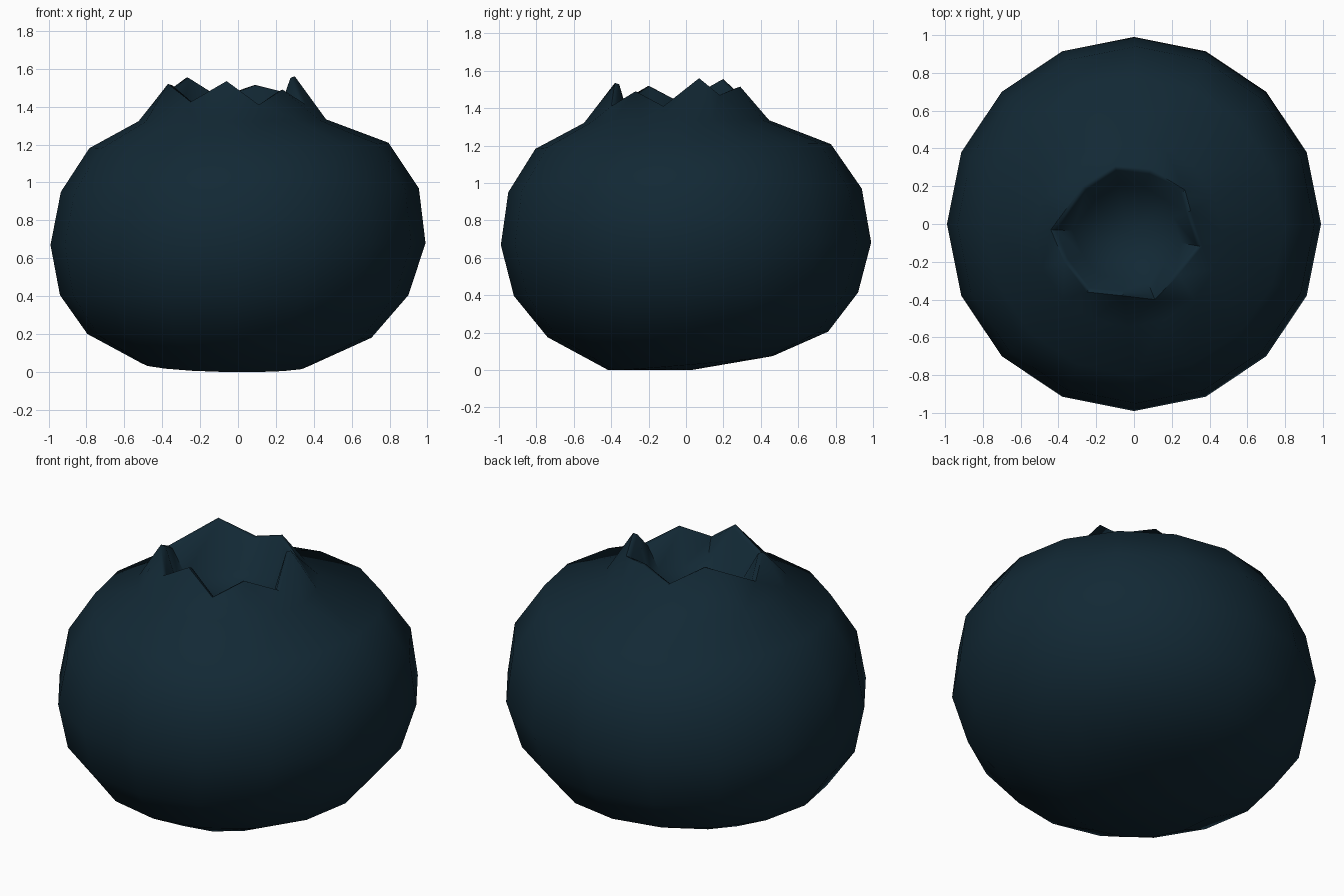
import bpy, bmesh, math
from mathutils import Vector

if "Cube" in bpy.data.objects:
    bpy.data.objects.remove(bpy.data.objects["Cube"])

bm = bmesh.new()
TAU = 2 * math.pi


def ring(r, z, cx, cy, sx=0.0, sy=0.0, n=16):
    """Slightly shifted and tilted ring (sx, sy are z slopes)."""
    out = []
    for i in range(n):
        a = TAU * i / n
        x, y = r * math.cos(a), r * math.sin(a)
        out.append(bm.verts.new((cx + x, cy + y, z + sx * x + sy * y)))
    return out


def band(a, b):
    n = len(a)
    for i in range(n):
        j = (i + 1) % n
        bm.faces.new((a[i], a[j], b[j], b[i]))


def fan(loop, point):
    c = bm.verts.new(point)
    for i in range(len(loop)):
        bm.faces.new((loop[i], loop[(i + 1) % len(loop)], c))


CX, CY = -0.03, -0.05


def stitch(a, b):
    """Join two loops of different counts by walking round in angle."""
    def angles(loop):
        t = [math.atan2(v.co.y - CY, v.co.x - CX) for v in loop]
        for k in range(1, len(t)):
            while t[k] < t[k - 1]:
                t[k] += TAU
        return t + [t[0] + TAU]
    ta, tb = angles(a), angles(b)
    i = j = 0
    while i < len(a) or j < len(b):
        va, vb = a[i % len(a)], b[j % len(b)]
        if j == len(b) or (i < len(a) and ta[i + 1] <= tb[j + 1]):
            bm.faces.new((va, a[(i + 1) % len(a)], vb))
            i += 1
        else:
            bm.faces.new((va, b[(j + 1) % len(b)], vb))
            j += 1


# Round berry body: radius, height, centre x, centre y, slopes
body = [ring(*p) for p in (
    (0.44, 0.037, -0.07, 0.025, -0.02, 0.086),
    (0.75, 0.19, -0.045, 0.01, -0.013, 0.02),
    (0.92, 0.405, -0.02, 0.0, 0.0, 0.01),
    (0.99, 0.675, 0.0, 0.0, 0.005, 0.007),
    (0.945, 0.96, 0.01, -0.005, 0.01, 0.01),
    (0.79, 1.195, 0.005, -0.015, 0.018, 0.016),
    (0.495, 1.328, -0.03, -0.05, 0.01, 0.014))]
for lo, hi in zip(body, body[1:]):
    band(lo, hi)
fan(body[0], (-0.03, 0.03, 0.0))

# Crown rim: alternating tips and notches
rim_pts = [(0.30, 0.07, 1.56), (0.27, 0.18, 1.47), (0.09, 0.29, 1.515),
           (-0.10, 0.31, 1.45), (-0.27, 0.20, 1.555), (-0.44, -0.03, 1.43),
           (-0.37, -0.20, 1.52), (-0.25, -0.36, 1.425), (-0.06, -0.38, 1.535),
           (0.11, -0.40, 1.41), (0.235, -0.27, 1.49), (0.36, -0.12, 1.41)]
rim = [bm.verts.new(p) for p in rim_pts]
stitch(body[-1], rim)

# Inner rim and hollow bowl
centre = Vector((CX, CY, 0))


def inner(scale, z=None, dz=0.0):
    out = []
    for p in rim_pts:
        v = centre + (Vector((p[0], p[1], 0)) - centre) * scale
        v.z = p[2] + dz if z is None else z
        out.append(bm.verts.new(v))
    return out


lip = inner(0.93, dz=-0.008)
bowl = inner(0.72, z=1.29)
band(rim, lip)
band(lip, bowl)
fan(bowl, (CX, CY, 1.23))

bmesh.ops.recalc_face_normals(bm, faces=bm.faces)
mesh = bpy.data.meshes.new("berry")
bm.to_mesh(mesh)
bm.free()

mat = bpy.data.materials.new("dark blue skin")
mat.diffuse_color = (0.006, 0.0215, 0.035, 1)
mat.use_nodes = True
mat.node_tree.nodes["Principled BSDF"].inputs["Base Color"].default_value = mat.diffuse_color
mesh.materials.append(mat)
berry = bpy.data.objects.new("berry", mesh)
bpy.context.collection.objects.link(berry)
bpy.context.view_layer.objects.active = berry
berry.select_set(True)
bpy.ops.object.shade_smooth_by_angle(angle=math.radians(60))
